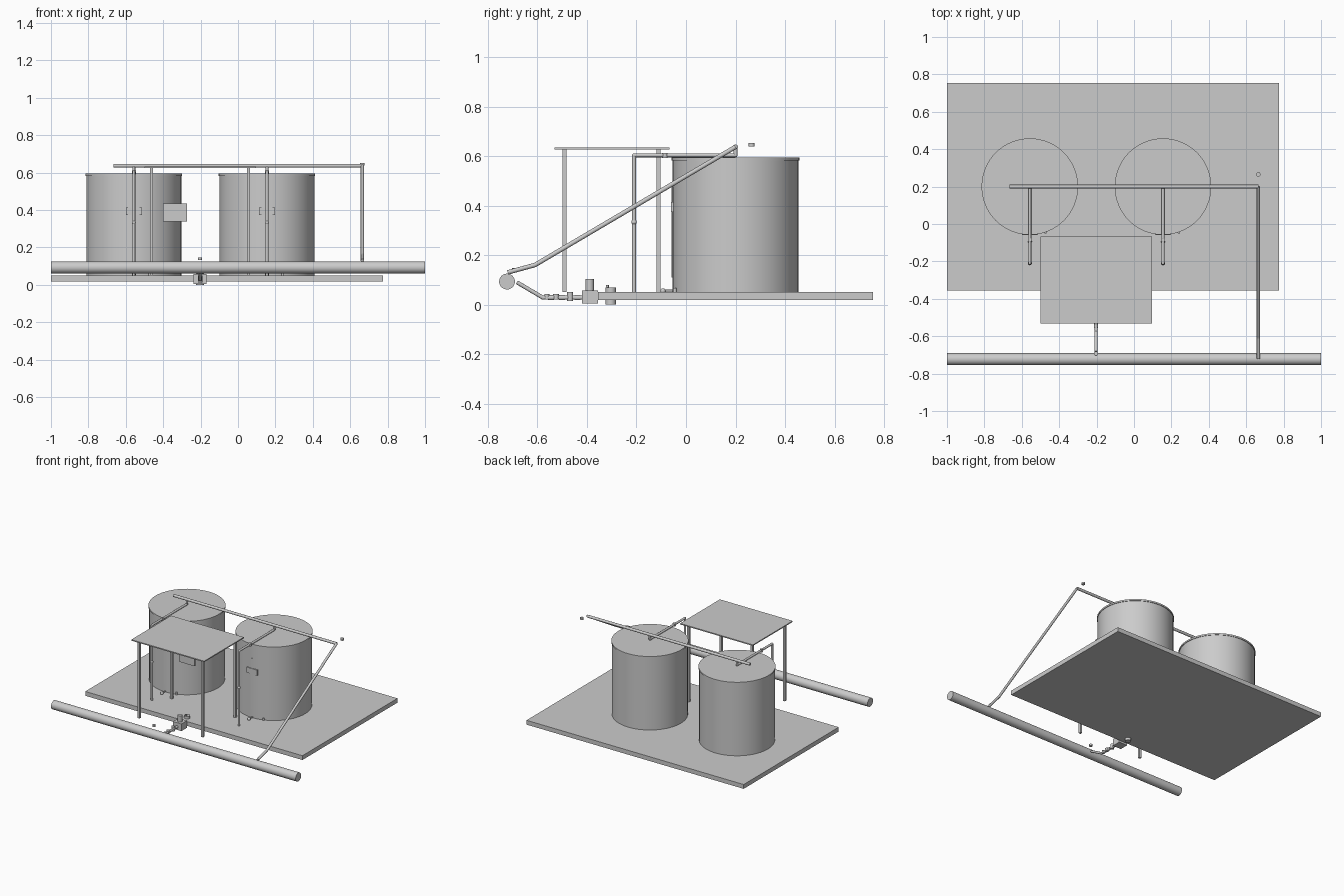
import bpy
from math import radians
from mathutils import Vector

cube = bpy.data.objects.get("Cube")
if cube:
    bpy.data.objects.remove(cube, do_unlink=True)

grey = bpy.data.materials.new("light_grey")
grey.use_nodes = True
COLOUR = (0.6, 0.6, 0.6, 1)
grey.diffuse_color = COLOUR
grey.node_tree.nodes["Principled BSDF"].inputs["Base Color"].default_value = COLOUR


def finish(name):
    ob = bpy.context.object
    ob.name = name
    ob.data.materials.append(grey)
    return ob


def box(name, low, high):
    low, high = Vector(low), Vector(high)
    bpy.ops.mesh.primitive_cube_add(size=1, location=(low + high) / 2)
    ob = finish(name)
    ob.scale = high - low
    bpy.ops.object.transform_apply(location=False, rotation=False)
    return ob


def rod(name, start, end, radius, sides=16):
    start, end = Vector(start), Vector(end)
    axis = end - start
    bpy.ops.mesh.primitive_cylinder_add(
        vertices=sides, radius=radius, depth=axis.length,
        location=(start + end) / 2,
        rotation=axis.to_track_quat("Z", "Y").to_euler())
    ob = finish(name)
    bpy.ops.object.shade_smooth_by_angle(angle=radians(35))
    return ob


def ball(name, centre, radius):
    bpy.ops.mesh.primitive_uv_sphere_add(
        segments=16, ring_count=8, radius=radius, location=centre)
    finish(name)
    bpy.ops.object.shade_smooth()


def pipe(name, points, radius):
    """Straight runs with a ball elbow at each bend."""
    for i, (a, b) in enumerate(zip(points, points[1:])):
        rod(f"{name}_run_{i}", a, b, radius)
    for i, p in enumerate(points[1:-1]):
        ball(f"{name}_elbow_{i}", p, radius)


# Ground slab and water main
box("base_slab", (-1, -0.355, 0.018), (0.775, 0.755, 0.05))
rod("water_main", (-1, -0.723, 0.093), (1, -0.723, 0.093), 0.032, 24)

# Tanks with their fill pipes, gauges and drains
for side, x in (("right", -0.557), ("left", 0.155)):
    rod(f"tank_{side}", (x, 0.2, 0.05), (x, 0.2, 0.59), 0.254, 64)
    rod(f"tank_rim_{side}", (x, 0.2, 0.583), (x, 0.2, 0.595), 0.258, 64)
    pipe(f"tank_pipe_{side}", [(x, 0.2, 0.637), (x, 0.2, 0.603),
                               (x, -0.21, 0.603), (x, -0.21, 0.05)], 0.008)
    ball(f"pipe_valve_{side}", (x, -0.21, 0.333), 0.011)
    rod(f"pipe_joint_{side}", (x, -0.085, 0.592), (x, -0.085, 0.612), 0.011)
    box(f"gauge_strip_{side}", (x - 0.003, -0.058, 0.11), (x + 0.003, -0.05, 0.49))
    box(f"gauge_plate_{side}", (x - 0.043, -0.06, 0.374), (x + 0.043, -0.048, 0.415))
    rod(f"drain_outlet_{side}", (x, -0.093, 0.055), (x, -0.04, 0.055), 0.005)
    ball(f"drain_valve_{side}", (x, -0.093, 0.055), 0.011)
    rod(f"drain_tap_{side}", (x + 0.085, -0.045, 0.05), (x + 0.085, -0.045, 0.066), 0.007)

# Overhead supply pipe running down to the main
rod("overhead_pipe", (-0.665, 0.2, 0.637), (0.665, 0.2, 0.637), 0.01)
pipe("supply_pipe", [(0.665, 0.2, 0.637), (0.665, -0.61, 0.16),
                     (0.665, -0.72, 0.13)], 0.009)
rod("supply_valve_cap", (0.665, 0.265, 0.638), (0.665, 0.265, 0.652), 0.012)

# Canopy on four posts
box("canopy_roof", (-0.5, -0.531, 0.626), (0.095, -0.067, 0.634))
for x in (-0.463, 0.056):
    for y in (-0.491, -0.112):
        box("canopy_post", (x - 0.008, y - 0.008, 0.05), (x + 0.008, y + 0.008, 0.626))
box("control_panel", (-0.4, -0.118, 0.34), (-0.273, -0.106, 0.435))

# Pump line from the main, with valves and pump bodies
X = -0.203
pipe("pump_pipe", [(X, -0.683, 0.09), (X, -0.578, 0.028), (X, -0.3, 0.028)], 0.008)
rod("main_valve_cap", (X, -0.692, 0.133), (X, -0.692, 0.147), 0.011)
for i, (y, r) in enumerate(((-0.562, 0.01), (-0.525, 0.012))):
    rod(f"pump_valve_{i}", (X, y, 0.02), (X, y, 0.042), r)
for i, y in enumerate((-0.545, -0.5, -0.438)):
    rod(f"pump_coupling_{i}", (X, y - 0.012, 0.028), (X, y + 0.012, 0.028), 0.01)
rod("pump_filter", (X, -0.468, 0.014), (X, -0.468, 0.05), 0.012)
box("pump_body", (X - 0.034, -0.42, 0.004), (X + 0.034, -0.355, 0.057))
rod("pump_motor", (X, -0.389, 0.057), (X, -0.389, 0.103), 0.017)
rod("pressure_vessel", (X, -0.304, 0), (X, -0.304, 0.068), 0.021)
rod("pressure_vessel_cap", (X, -0.318, 0.068), (X, -0.318, 0.08), 0.006)
